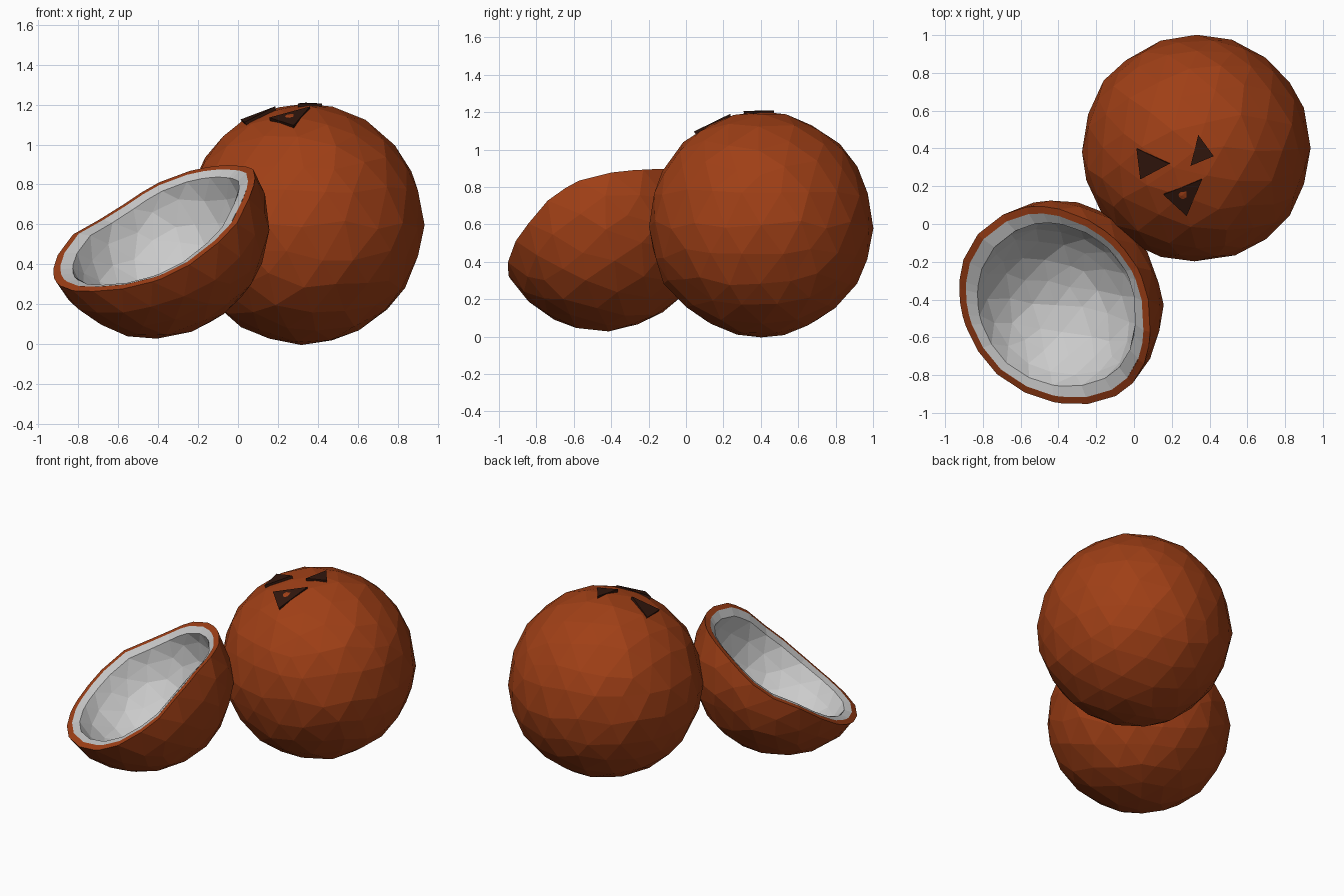
import bpy, bmesh, math, random
from mathutils import Vector, Matrix

if "Cube" in bpy.data.objects:
    bpy.data.objects.remove(bpy.data.objects["Cube"])


def material(name, rgb):
    m = bpy.data.materials.new(name)
    m.diffuse_color = (*rgb, 1)
    m.use_nodes = True
    m.node_tree.nodes["Principled BSDF"].inputs["Base Color"].default_value = m.diffuse_color
    return m


BROWN = material("brown_shell", (0.35, 0.05, 0.008))
WHITE = material("white_flesh", (0.75, 0.75, 0.75))
DARK = material("dark_eyes", (0.03, 0.008, 0.004))


def finish(name, bm, mat, matrix=None):
    if matrix:
        bm.transform(matrix)
    me = bpy.data.meshes.new(name)
    bm.to_mesh(me)
    bm.free()
    me.materials.append(mat)
    ob = bpy.data.objects.new(name, me)
    bpy.context.collection.objects.link(ob)
    return ob


def lumpy_ball(radius, seed):
    """Low-poly ball with slightly uneven facets."""
    rnd = random.Random(seed)
    bm = bmesh.new()
    bmesh.ops.create_icosphere(bm, subdivisions=3, radius=1)
    for v in bm.verts:
        d = Vector([rnd.uniform(-0.04, 0.04) for _ in range(3)])
        v.co = (v.co + d).normalized() * radius * rnd.uniform(0.995, 1.015)
    return bm


# Whole coconut
C = Vector((0.33, 0.40, 0.60))
finish("whole_coconut", lumpy_ball(0.6, 3), BROWN, Matrix.Translation(C))

# Three triangular eyes, as thin wedges set into the top of the shell
bm = bmesh.new()
for tri in (((0.02, 0.40), (0.04, 0.24), (0.19, 0.32)),
            ((0.34, 0.47), (0.30, 0.31), (0.42, 0.36)),
            ((0.16, 0.16), (0.28, 0.05), (0.36, 0.24))):
    top, low = [], []
    for x, y in tri:
        dx, dy = x - C.x, y - C.y
        d = Vector((dx, dy, math.sqrt(0.36 - dx * dx - dy * dy))).normalized()
        top.append(bm.verts.new(C + d * 0.614))
        low.append(bm.verts.new(C + d * 0.585))
    bm.faces.new(top)
    bm.faces.new(low[::-1])
    for i in range(3):
        j = (i + 1) % 3
        bm.faces.new((top[i], low[i], low[j], top[j]))
finish("coconut_eyes", bm, DARK)

# Half coconut: tilted frame, and the height of its broken rim by angle
R = 0.57
n = Vector((-0.367, -0.422, 0.829)).normalized()
v_axis = Vector((-0.755, 0.656, 0)).normalized()
u_axis = v_axis.cross(n)
FRAME = Matrix.Translation((-0.42, -0.45, 0.60)) @ Matrix((u_axis, v_axis, n)).transposed().to_4x4()
RIM = [(0, -.03), (30, -.05), (57, -.09), (75, -.09), (90, -.06), (128, -.06),
       (180, -.02), (227, -.03), (252, 0), (270, .02), (288, .06), (308, .06),
       (340, -.01), (360, -.03)]


def rim_height(deg):
    for (a, p), (b, q) in zip(RIM, RIM[1:]):
        if a <= deg <= b:
            return p + (q - p) * (deg - a) / (b - a)
    return RIM[0][1]


def warp(bm):
    """Bend the flat cut so that the rim becomes wavy."""
    for v in bm.verts:
        flat = math.hypot(v.co.x, v.co.y)
        r = v.co.length
        th = math.atan2(v.co.y, v.co.x)
        tilt = math.asin(rim_height(math.degrees(th) % 360) / R)
        e = (math.atan2(v.co.z, flat) + math.pi / 2) * (1 + tilt / (math.pi / 2)) - math.pi / 2
        v.co = (r * math.cos(e) * math.cos(th), r * math.cos(e) * math.sin(th), r * math.sin(e))


def bowl(radius, lip_radius):
    """Lower half of a ball with a flat lip from its edge to lip_radius."""
    bm = lumpy_ball(radius, 8)
    bmesh.ops.bisect_plane(bm, geom=bm.verts[:] + bm.edges[:] + bm.faces[:],
                           plane_co=(0, 0, 0), plane_no=(0, 0, 1), clear_outer=True)
    bmesh.ops.remove_doubles(bm, verts=bm.verts[:], dist=radius * 0.07)
    edges = [e for e in bm.edges if e.is_boundary]
    edge_verts = {v for e in edges for v in e.verts}
    for v in edge_verts:
        v.co.z = 0
        v.co = v.co.normalized() * radius
    ext = bmesh.ops.extrude_edge_only(bm, edges=edges)["geom"]
    for v in ext:
        if isinstance(v, bmesh.types.BMVert):
            v.co = v.co.normalized() * lip_radius
    bmesh.ops.recalc_face_normals(bm, faces=bm.faces[:])
    return bm, edge_verts


# Outer shell with its brown lip
bm, _ = bowl(R, 0.53)
warp(bm)
finish("half_shell", bm, BROWN, FRAME)

# White flesh: cavity, slightly sunken inner edge, lip out to the shell
bm, inner = bowl(0.46, 0.53)
lip = {v for v in bm.verts if v.co.length > 0.51}
for v in bm.verts:
    if v not in lip:
        v.co.x *= 1.06
        v.co.z -= 0.02 if v in inner else 0
warp(bm)
low = min(bm.faces, key=lambda f: f.calc_center_median().z)
low.normal_update()
if low.normal.z < 0:
    bmesh.ops.reverse_faces(bm, faces=bm.faces[:])
finish("half_flesh", bm, WHITE, FRAME)
